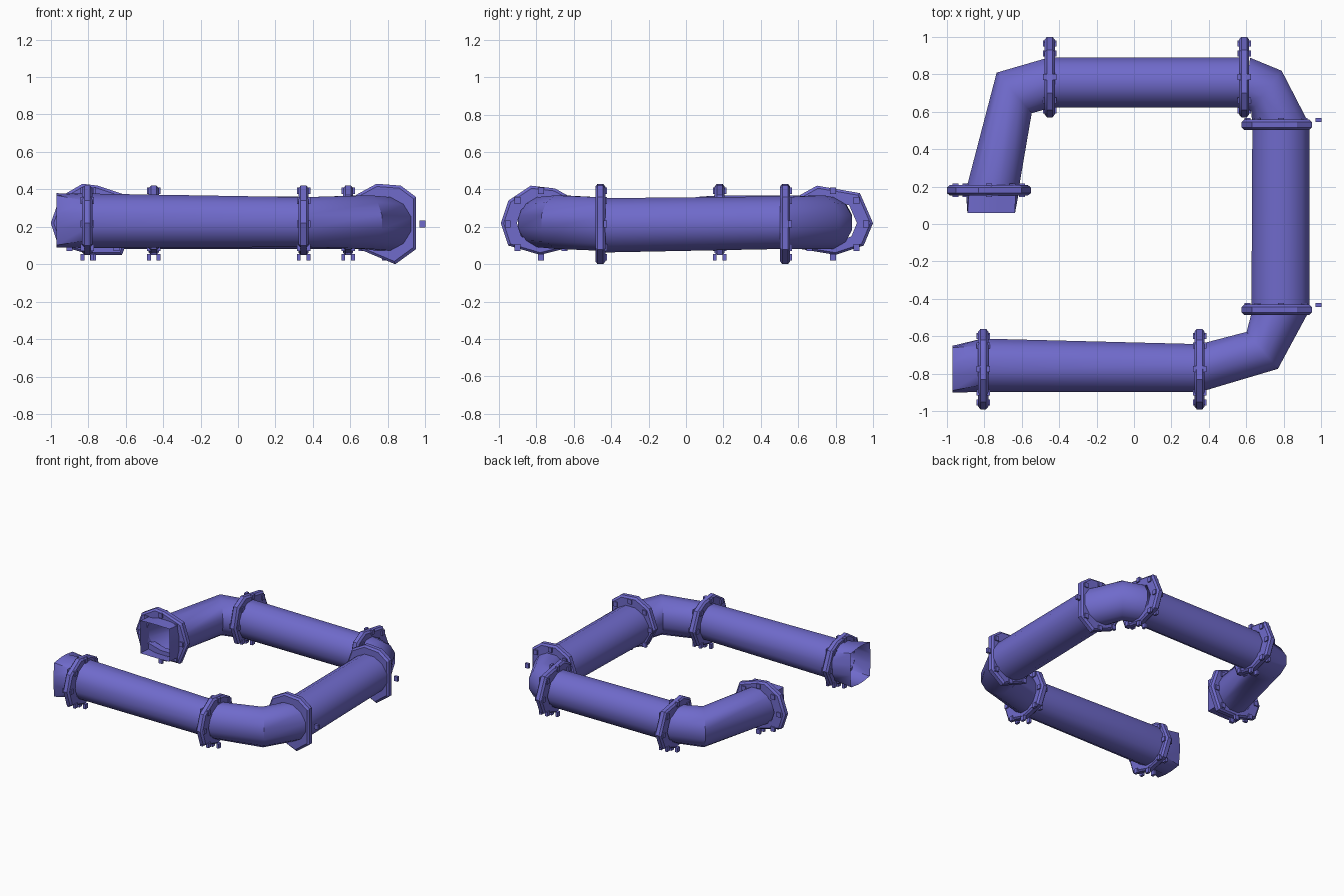
import bpy, bmesh, math
from mathutils import Vector

if "Cube" in bpy.data.objects:
    bpy.data.objects.remove(bpy.data.objects["Cube"])

violet = bpy.data.materials.new("violet_metal")
violet.diffuse_color = (0.16, 0.145, 0.60, 1)
violet.use_nodes = True
violet.node_tree.nodes["Principled BSDF"].inputs["Base Color"].default_value = violet.diffuse_color


def finish(name, bm, angle=40):
    bmesh.ops.recalc_face_normals(bm, faces=bm.faces)
    me = bpy.data.meshes.new(name)
    bm.to_mesh(me)
    bm.free()
    ob = bpy.data.objects.new(name, me)
    bpy.context.collection.objects.link(ob)
    me.materials.append(violet)
    bpy.ops.object.select_all(action='DESELECT')
    ob.select_set(True)
    bpy.context.view_layer.objects.active = ob
    bpy.ops.object.shade_smooth_by_angle(angle=math.radians(angle))
    return ob


def bridge(bm, a, b):
    n = len(a)
    for i in range(n):
        bm.faces.new((a[i], a[(i + 1) % n], b[(i + 1) % n], b[i]))


# Open tube through sections: inner xy, outer xy, bottom z, top z, squareness
def tube(name, sections, n=12):
    bm = bmesh.new()
    rings = []
    for xi, yi, xo, yo, z0, z1, sq in sections:
        a, b = Vector((xi, yi, 0)), Vector((xo, yo, 0))
        mid, half = (a + b) / 2, (b - a) / 2
        ring = []
        for i in range(n):
            t = 2 * math.pi * (i + 0.5) / n
            c, s = math.cos(t), math.sin(t)
            m = max(abs(c), abs(s))
            k = (1 - sq) * 1.02 + sq / m
            p = mid + half * c * k
            p.z = (z0 + z1) / 2 + (z1 - z0) / 2 * s * k
            ring.append(bm.verts.new(p))
        rings.append(ring)
    for a, b in zip(rings, rings[1:]):
        bridge(bm, a, b)
    return finish(name, bm)


# Ring flange with chamfered rim; outline in (horizontal, z)
def flange(name, axis, pos, outline, sides=(-1, 1), th=0.027):
    us = [p[0] for p in outline]
    cu, cz = (min(us) + max(us)) / 2, 0.22

    def place(u, d, z):
        return Vector((pos + d, u, z)) if axis == 'x' else Vector((u, pos + d, z))

    bm = bmesh.new()
    rings = []
    for k, d in ((0.6, -1), (0.93, -1), (1, -0.55), (1, 0.55), (0.93, 1), (0.6, 1)):
        rings.append([bm.verts.new(place(cu + (u - cu) * k, d * th, cz + (z - cz) * k))
                      for u, z in outline])
    for i in range(6):
        bridge(bm, rings[i], rings[(i + 1) % 6])
    finish(name, bm, 30)

    # bolt heads around the rim
    bm = bmesh.new()
    bc = 0.785 if cu > 0 else -0.775
    for i in range(8):
        t = i * math.pi / 4
        r = 0.2 if len(sides) == 1 and i == 0 else 0.178
        u, z = bc + r * math.cos(t), 0.215 + r * math.sin(t)
        for s in sides:
            geo = bmesh.ops.create_cube(bm, size=1)['verts']
            c = place(u, s * 0.026, z)
            for v in geo:
                e = place(0.032 * v.co.x, 0.02 * v.co.y - pos, 0.036 * v.co.z)
                v.co = c + e
    finish(name + "_bolts", bm, 20)


# Straight pipes
tube("front_pipe", [(-0.97, -0.65, -0.97, -0.90, 0.09, 0.38, 0.7),
                    (-0.81, -0.61, -0.81, -0.90, 0.085, 0.38, 0),
                    (0.36, -0.64, 0.36, -0.90, 0.09, 0.36, 0)])
tube("right_pipe", [(0.625, -0.47, 0.94, -0.47, 0.06, 0.355, 0),
                    (0.63, 0.54, 0.94, 0.54, 0.08, 0.365, 0)])
tube("back_pipe", [(0.60, 0.62, 0.60, 0.89, 0.08, 0.36, 0),
                   (-0.46, 0.62, -0.46, 0.89, 0.08, 0.37, 0)])
tube("open_end_pipe", [(-0.61, 0.19, -0.90, 0.19, 0.08, 0.37, 0.5),
                       (-0.635, 0.06, -0.89, 0.06, 0.10, 0.36, 0.95)])

# Mitred elbows
tube("front_elbow", [(0.35, -0.64, 0.35, -0.90, 0.09, 0.36, 0),
                     (0.60, -0.575, 0.77, -0.775, 0.08, 0.37, 0),
                     (0.63, -0.46, 0.94, -0.46, 0.07, 0.36, 0)])
tube("back_elbow", [(0.63, 0.53, 0.94, 0.53, 0.08, 0.36, 0),
                    (0.625, 0.60, 0.79, 0.82, 0.08, 0.37, 0),
                    (0.59, 0.62, 0.62, 0.89, 0.08, 0.36, 0)])
tube("left_elbow", [(-0.44, 0.62, -0.46, 0.89, 0.08, 0.36, 0),
                    (-0.545, 0.59, -0.735, 0.81, 0.08, 0.37, 0),
                    (-0.615, 0.18, -0.90, 0.18, 0.08, 0.37, 0)])

# Flange outlines
front_rim = [(-0.99, 0.22), (-0.95, 0.34), (-0.83, 0.42), (-0.70, 0.405), (-0.62, 0.36),
             (-0.56, 0.22), (-0.62, 0.09), (-0.78, 0.05), (-0.95, 0.10)]
back_rim = [(0.57, 0.22), (0.61, 0.37), (0.70, 0.42), (0.93, 0.38), (1.0, 0.22),
            (0.95, 0.10), (0.80, 0.05), (0.62, 0.08)]
right_rim = [(0.575, 0.22), (0.63, 0.37), (0.74, 0.43), (0.87, 0.42), (0.95, 0.36),
             (0.95, 0.08), (0.84, 0.0), (0.65, 0.08)]
left_rim = [(-1.0, 0.22), (-0.95, 0.36), (-0.83, 0.43), (-0.75, 0.42), (-0.60, 0.37),
            (-0.55, 0.22), (-0.62, 0.05), (-0.78, 0.05), (-0.96, 0.10)]

for name, axis, pos, rim, sides in (
        ("front_end_flange", 'x', -0.805, front_rim, (-1, 1)),
        ("front_elbow_flange", 'x', 0.35, front_rim, (-1, 1)),
        ("right_front_flange", 'y', -0.458, right_rim, (1,)),
        ("right_back_flange", 'y', 0.53, right_rim, (1,)),
        ("back_right_flange", 'x', 0.588, back_rim, (-1, 1)),
        ("back_left_flange", 'x', -0.45, back_rim, (-1, 1)),
        ("open_end_flange", 'y', 0.18, left_rim, (-1, 1))):
    flange(name, axis, pos, rim, sides)
